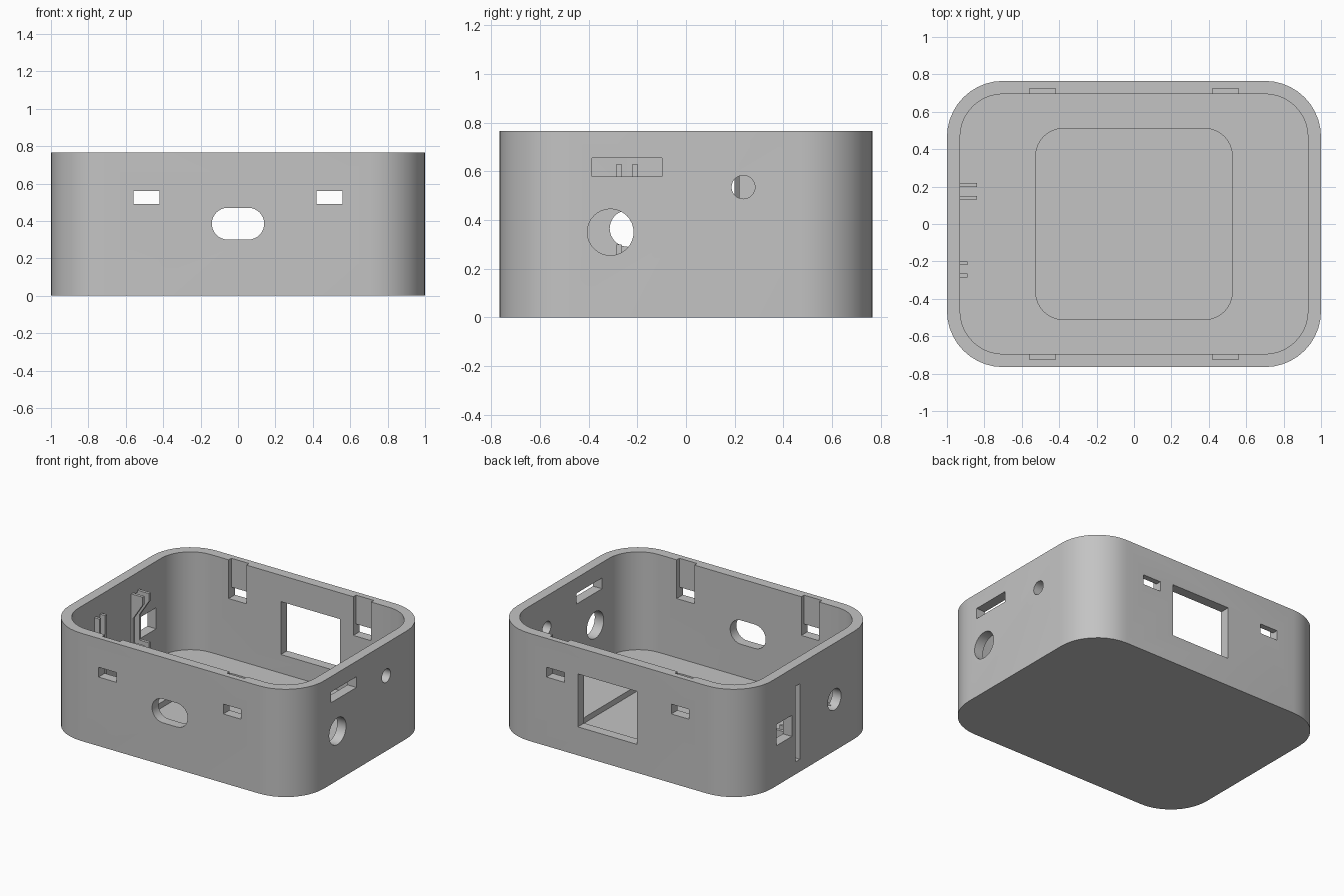
import bpy, bmesh
from math import sin, cos, pi, radians

cube = bpy.data.objects.get("Cube")
if cube:
    bpy.data.objects.remove(cube, do_unlink=True)

grey = bpy.data.materials.new("plain grey")
grey.use_nodes = True
grey.diffuse_color = (0.55, 0.55, 0.55, 1)
grey.node_tree.nodes["Principled BSDF"].inputs["Base Color"].default_value = (0.55, 0.55, 0.55, 1)


def rounded(u, v, hu, hv, r=0.0, steps=8):
    """Rounded rectangle outline; also gives plain rectangles, slots and circles."""
    pts = []
    for i, (su, sv) in enumerate([(1, 1), (-1, 1), (-1, -1), (1, -1)]):
        for k in range(steps + 1):
            a = (i + k / steps) * pi / 2
            p = (u + su * (hu - r) + r * cos(a), v + sv * (hv - r) + r * sin(a))
            if not pts or abs(p[0] - pts[-1][0]) + abs(p[1] - pts[-1][1]) > 1e-5:
                pts.append(p)
    if abs(pts[0][0] - pts[-1][0]) + abs(pts[0][1] - pts[-1][1]) < 1e-5:
        pts.pop()
    return pts


def prism(name, pts, axis, lo, hi):
    """Extrude a 2D outline along an axis from lo to hi."""
    place = {"x": lambda u, v, w: (w, u, v),
             "y": lambda u, v, w: (u, w, v),
             "z": lambda u, v, w: (u, v, w)}[axis]
    bm = bmesh.new()
    rings = [[bm.verts.new(place(u, v, w)) for u, v in pts] for w in (lo, hi)]
    for ring in rings:
        bm.faces.new(ring)
    n = len(pts)
    for i in range(n):
        j = (i + 1) % n
        bm.faces.new((rings[0][i], rings[0][j], rings[1][j], rings[1][i]))
    bmesh.ops.recalc_face_normals(bm, faces=bm.faces[:])
    mesh = bpy.data.meshes.new(name)
    bm.to_mesh(mesh)
    bm.free()
    mesh.materials.append(grey)
    ob = bpy.data.objects.new(name, mesh)
    bpy.context.collection.objects.link(ob)
    return ob


# Dimensions of the case
HX, HY, H, WALL = 1.0, 0.765, 0.765, 0.07
IX, IY = HX - WALL, HY - WALL

case = prism("case", rounded(0, 0, HX, HY, 0.3, 10), "z", 0, H)
cutters = []


def cut(*args):
    ob = prism("cutter", *args)
    ob.hide_render = True
    cutters.append(ob)


# Cavity and the shallow recess in its floor
cut(rounded(0, 0, IX, IY, 0.23, 10), "z", WALL, 1)
cut(rounded(0, 0, 0.525, 0.51, 0.145), "z", 0.03, 0.2)

# Clip windows with open grooves on the inside of front and back walls
for sx in (-1, 1):
    for sy in (-1, 1):
        groove = sorted((sy * 0.6, sy * 0.725))
        window = sorted((sy * 0.6, sy * 0.9))
        cut(rounded(sx * 0.49, 0.69, 0.07, 0.2), "y", *groove)
        cut(rounded(sx * 0.49, 0.525, 0.07, 0.035), "y", *window)

# Front oval and back display window
cut(rounded(0, 0.385, 0.14, 0.085, 0.085), "y", -0.9, -0.6)
cut(rounded(0.082, 0.39, 0.232, 0.188), "y", 0.6, 0.9)

# Left wall: card slot, large and small round holes
cut(rounded(-0.242, 0.617, 0.143, 0.038), "x", 0.8, 1.2)
cut(rounded(-0.31, 0.35, 0.095, 0.095, 0.095), "x", 0.8, 1.2)
cut(rounded(0.235, 0.535, 0.048, 0.048, 0.048), "x", 0.8, 1.2)

# Right wall: round hole, square opening and tall slit
cut(rounded(-0.238, 0.365, 0.075, 0.075, 0.075), "x", -1.2, -0.8)
cut(rounded(0.325, 0.36, 0.085, 0.075), "x", -1.2, -0.8)
cut(rounded(0.175, 0.357, 0.024, 0.268), "x", -1.2, -0.8)

for c in cutters:
    mod = case.modifiers.new("cut", "BOOLEAN")
    mod.operation = "DIFFERENCE"
    mod.solver = "EXACT"
    mod.object = c
bpy.context.view_layer.update()
graph = bpy.context.evaluated_depsgraph_get()
result = bpy.data.meshes.new_from_object(case.evaluated_get(graph))
case.modifiers.clear()
case.data = result
for c in cutters:
    bpy.data.objects.remove(c, do_unlink=True)

# Tall board rails beside the slit, waisted in the middle
root, deep, thin = -0.95, -0.84, -0.915
rail = [(root, 0.64), (deep, 0.64), (deep, 0.585), (thin, 0.47),
        (thin, 0.29), (deep, 0.29), (deep, 0.05), (root, 0.05)]
for side, y in (("front", 0.13), ("back", 0.199)):
    prism("board_rail_" + side, rail, "y", y, y + 0.021)

# Short rails above and below the round hole
for side, y in (("front", -0.285), ("back", -0.22)):
    prism("upper_rail_" + side, rounded(-0.92, 0.535, 0.03, 0.095), "y", y, y + 0.02)
    prism("lower_rail_" + side, rounded(-0.92, 0.175, 0.03, 0.125), "y", y, y + 0.02)

# Smooth the rounded corners and keep edges crisp
bpy.ops.object.select_all(action="DESELECT")
case.select_set(True)
bpy.context.view_layer.objects.active = case
bpy.ops.object.shade_smooth_by_angle(angle=radians(30))
